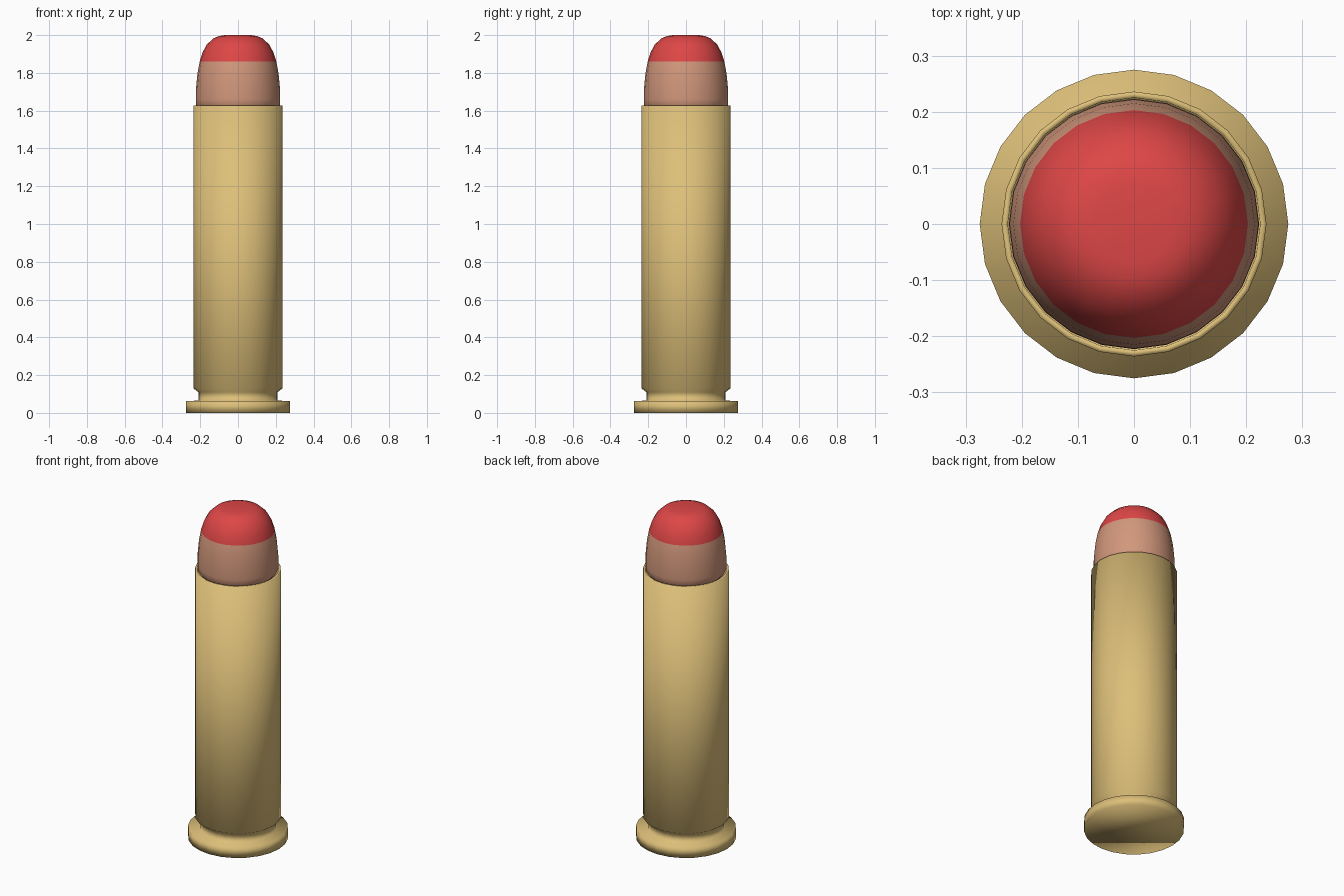
import bpy, bmesh
from math import cos, sin, tau

cube = bpy.data.objects.get("Cube")
if cube:
    bpy.data.objects.remove(cube, do_unlink=True)

SIDES = 24
TIP_START = 1.86


def material(name, rgb):
    mat = bpy.data.materials.new(name)
    mat.use_nodes = True
    mat.diffuse_color = (*rgb, 1)
    mat.node_tree.nodes["Principled BSDF"].inputs["Base Color"].default_value = (*rgb, 1)
    return mat


def lathe(name, profile, mats):
    """Turn a (radius, height) profile around z and cap both ends."""
    bm = bmesh.new()
    rings = [[bm.verts.new((r * cos(tau * i / SIDES), r * sin(tau * i / SIDES), z))
              for i in range(SIDES)] for r, z in profile]
    for low, high in zip(rings, rings[1:]):
        for i in range(SIDES):
            j = (i + 1) % SIDES
            bm.faces.new((low[i], low[j], high[j], high[i]))
    bm.faces.new(rings[0][::-1])
    bm.faces.new(rings[-1])
    bmesh.ops.recalc_face_normals(bm, faces=bm.faces)
    for face in bm.faces:
        face.smooth = True
        if len(mats) > 1 and face.calc_center_median().z > TIP_START:
            face.material_index = 1
    mesh = bpy.data.meshes.new(name)
    bm.to_mesh(mesh)
    bm.free()
    for mat in mats:
        mesh.materials.append(mat)
    obj = bpy.data.objects.new(name, mesh)
    bpy.context.collection.objects.link(obj)
    return obj


brass = material("brass", (0.72, 0.52, 0.19))
copper = material("copper", (0.64, 0.31, 0.2))
red = material("red", (0.73, 0.062, 0.062))

# Case: rimmed base, extractor groove, long straight wall, open mouth
lathe("case", [
    (0.275, 0), (0.275, 0.063), (0.21, 0.065), (0.21, 0.11), (0.236, 0.13),
    (0.236, 1.627), (0.225, 1.627), (0.221, 1.56)], [brass])

# Bullet: rounded nose with a coloured tip, seated in the mouth
lathe("bullet", [
    (0.2, 1.6), (0.222, 1.63), (0.223, 1.66), (0.222, 1.72), (0.215, 1.795),
    (0.203, TIP_START), (0.187, 1.91), (0.165, 1.95), (0.13, 1.983),
    (0.1, 1.995), (0.07, 2.0)], [copper, red])
